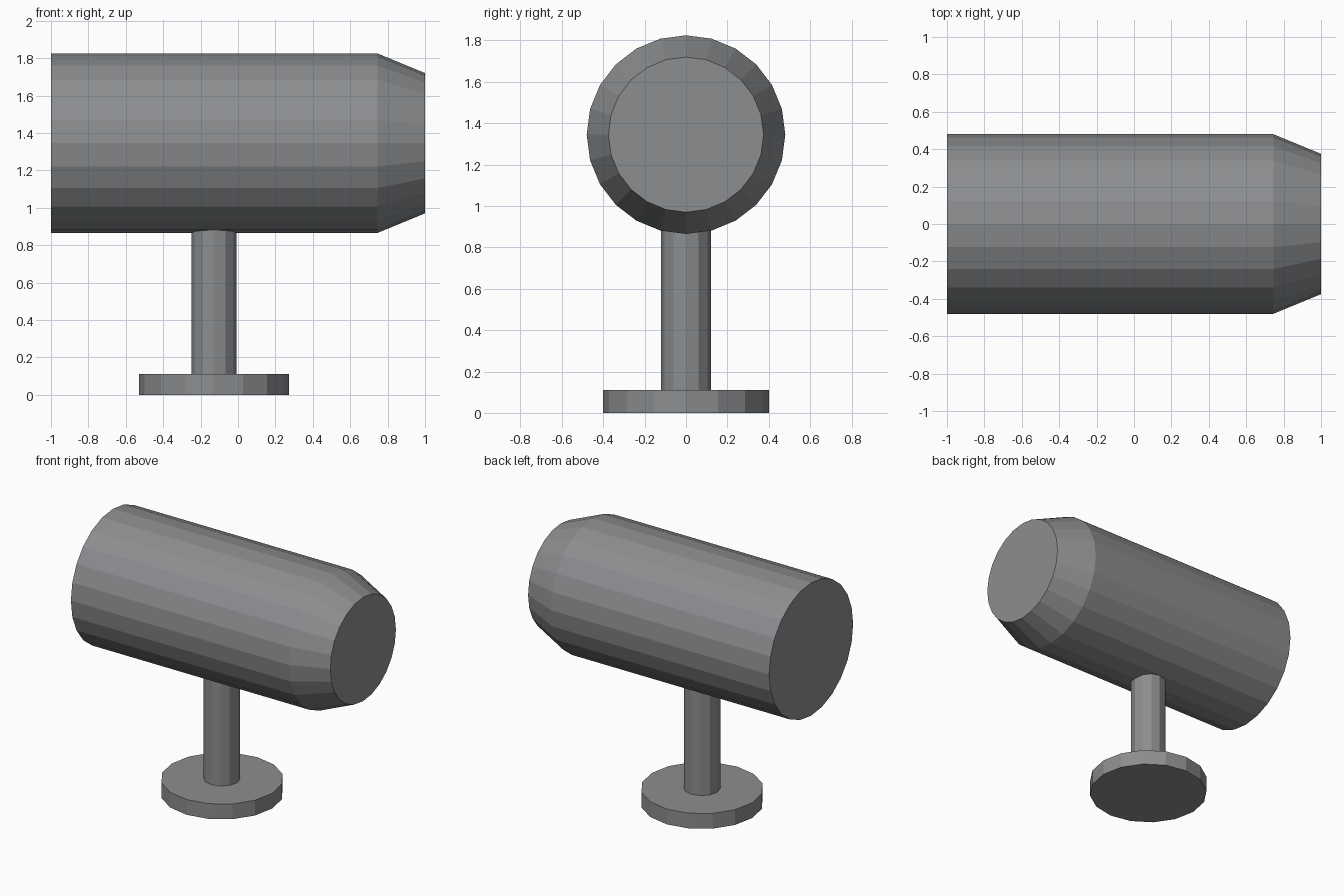
import bpy
from math import pi

if "Cube" in bpy.data.objects:
    bpy.data.objects.remove(bpy.data.objects["Cube"])

STAND_X = -0.128
AXIS_Z = 1.345

# Dark grey for every part
dark_grey = bpy.data.materials.new("dark_grey")
dark_grey.diffuse_color = (0.26, 0.268, 0.278, 1)
dark_grey.use_nodes = True
dark_grey.node_tree.nodes["Principled BSDF"].inputs["Base Color"].default_value = dark_grey.diffuse_color


def frustum(name, sides, r1, r2, start, length, along_x=False):
    """Flat-shaded capped cone or cylinder growing from start along +z or +x."""
    x, y, z = start
    centre = (x + length / 2, y, z) if along_x else (x, y, z + length / 2)
    bpy.ops.mesh.primitive_cone_add(
        vertices=sides, radius1=r1, radius2=r2, depth=length,
        location=centre, rotation=(0, pi / 2 if along_x else 0, 0))
    obj = bpy.context.object
    obj.name = name
    obj.data.materials.append(dark_grey)


# Round foot and post
frustum("base_disc", 16, 0.402, 0.402, (STAND_X, 0, 0), 0.11)
frustum("post", 12, 0.12, 0.12, (STAND_X, 0, 0.11), 0.79)

# Horizontal barrel with a tapered nose
frustum("barrel", 24, 0.48, 0.48, (-1.0, 0, AXIS_Z), 1.745, True)
frustum("tapered_nose", 24, 0.48, 0.375, (0.745, 0, AXIS_Z), 0.255, True)
